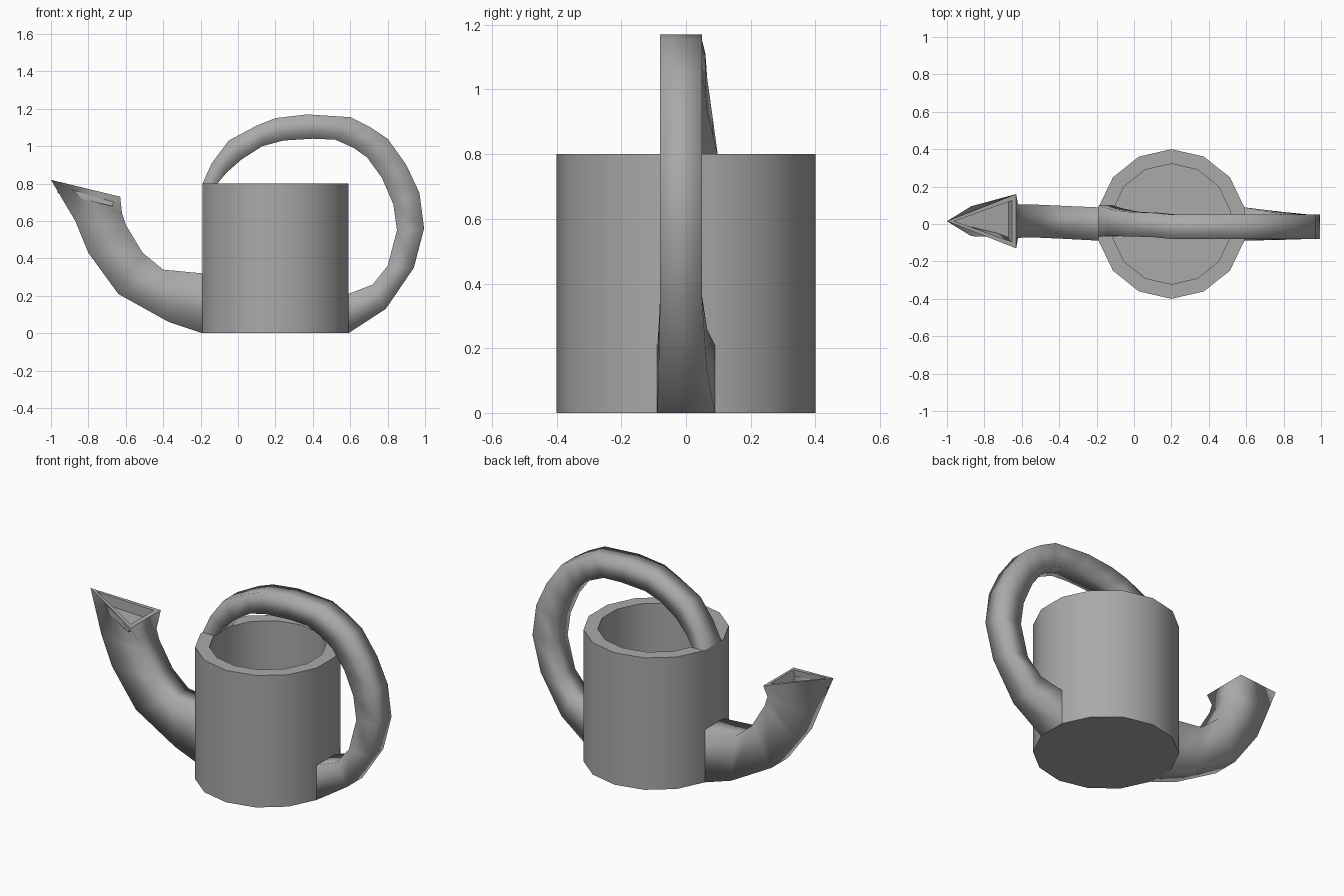
import bpy, bmesh, math
from mathutils import Matrix, Vector

cube = bpy.data.objects.get("Cube")
if cube:
    bpy.data.objects.remove(cube, do_unlink=True)

grey = bpy.data.materials.new("plain grey")
colour = (0.4, 0.4, 0.4, 1)
grey.use_nodes = True
grey.diffuse_color = colour
grey.node_tree.nodes["Principled BSDF"].inputs["Base Color"].default_value = colour


def finish(name, bm):
    """Turn a bmesh into a named, coloured object."""
    mesh = bpy.data.meshes.new(name)
    bm.to_mesh(mesh)
    bm.free()
    mesh.materials.append(grey)
    obj = bpy.data.objects.new(name, mesh)
    bpy.context.collection.objects.link(obj)
    return obj


def loft(outer, inner, centres, outer_half, inner_half):
    """Smooth four-sided tube between an outer and an inner side profile.
    Returns the bmesh and its end cap; the start is left open."""
    bm = bmesh.new()
    rings = []
    for (xo, zo), (xi, zi), y, wo, wi in zip(outer, inner, centres, outer_half, inner_half):
        corners = [(xo, y - wo, zo), (xo, y + wo, zo), (xi, y + wi, zi), (xi, y - wi, zi)]
        rings.append([bm.verts.new(c) for c in corners])
    for a, b in zip(rings, rings[1:]):
        for i in range(4):
            j = (i + 1) % 4
            bm.faces.new((a[i], a[j], b[j], b[i]))
    start = bm.faces.new(rings[0])
    end = bm.faces.new(rings[-1])
    bmesh.ops.remove_doubles(bm, verts=bm.verts[:], dist=0.0001)
    bmesh.ops.recalc_face_normals(bm, faces=bm.faces[:])
    for face in bm.faces:
        face.smooth = True
    bmesh.ops.delete(bm, geom=[start], context='FACES_ONLY')
    # The merged tip may have replaced its cap, so look it up again
    if not end.is_valid:
        last = max(bm.faces, key=lambda f: f.calc_center_median().z)
        end = last
    return bm, end


# Body: fourteen-sided hollow pot
bm = bmesh.new()
bmesh.ops.create_cone(bm, cap_ends=True, segments=14, radius1=0.4, radius2=0.4, depth=0.8,
                      matrix=Matrix.Translation((0.2, 0, 0.4)))
# Put a corner at the front so that flat sides face the spout and handle
front_gap = min((math.atan2(v.co.x - 0.2, -v.co.y) for v in bm.verts), key=abs)
bmesh.ops.rotate(bm, verts=bm.verts[:], cent=(0.2, 0, 0),
                 matrix=Matrix.Rotation(-front_gap, 3, 'Z'))
bm.normal_update()
top = max(bm.faces, key=lambda f: f.calc_center_median().z)
bmesh.ops.inset_individual(bm, faces=[top], thickness=0.078)
well = bmesh.ops.extrude_discrete_faces(bm, faces=[top])["faces"][0]
bmesh.ops.translate(bm, verts=well.verts[:], vec=(0, 0, -0.74))
body = finish("body", bm)
bpy.ops.object.select_all(action='DESELECT')
body.select_set(True)
bpy.context.view_layer.objects.active = body
bpy.ops.object.shade_smooth_by_angle(angle=math.radians(30))

# Handle: loops from the rim over the top and down to the base
outer = [(-.19, .8), (-.14, .91), (-.05, 1.03), (.1, 1.11), (.2, 1.15), (.37, 1.17), (.6, 1.155),
         (.71, 1.1), (.8, 1.04), (.9, .9), (.97, .75), (.995, .56), (.94, .35), (.79, .13), (.59, 0)]
inner = [(-.11, .8), (-.06, .86), (.02, .93), (.13, 1), (.24, 1.03), (.4, 1.04), (.52, 1.035),
         (.62, .99), (.69, .94), (.77, .83), (.83, .69), (.85, .55), (.8, .36), (.72, .26), (.59, .21)]
centres = [.015, .01, 0, -.005] + [-.015] * 9 + [-.01, 0]
half = [.083, .073, .066] + [.065] * 10 + [.075, .089]
bm, end = loft(outer, inner, centres, half, half)
bmesh.ops.delete(bm, geom=[end], context='FACES_ONLY')
finish("handle", bm)

# Spout: curves up to a pointed three-cornered mouth
outer = [(-.19, 0), (-.37, .06), (-.64, .21), (-.8, .43), (-.87, .6), (-1, .82)]
inner = [(-.19, .32), (-.4, .34), (-.51, .43), (-.6, .58), (-.62, .64), (-.63, .73)]
centres = [0, .01, .015, .015, .015, .015]
bm, mouth = loft(outer, inner, centres,
                 [.089, .085, .08, .08, .08, 0], [.089, .088, .088, .088, .09, .145])
bm.normal_update()
for edge in mouth.edges:
    edge.smooth = False
mouth.smooth = False
rim = bmesh.ops.inset_individual(bm, faces=[mouth], thickness=0.042)["faces"]
pocket = bmesh.ops.inset_individual(bm, faces=[mouth], thickness=0.008, depth=-0.06)["faces"]
for face in rim + pocket + [mouth]:
    face.smooth = False
finish("spout", bm)
